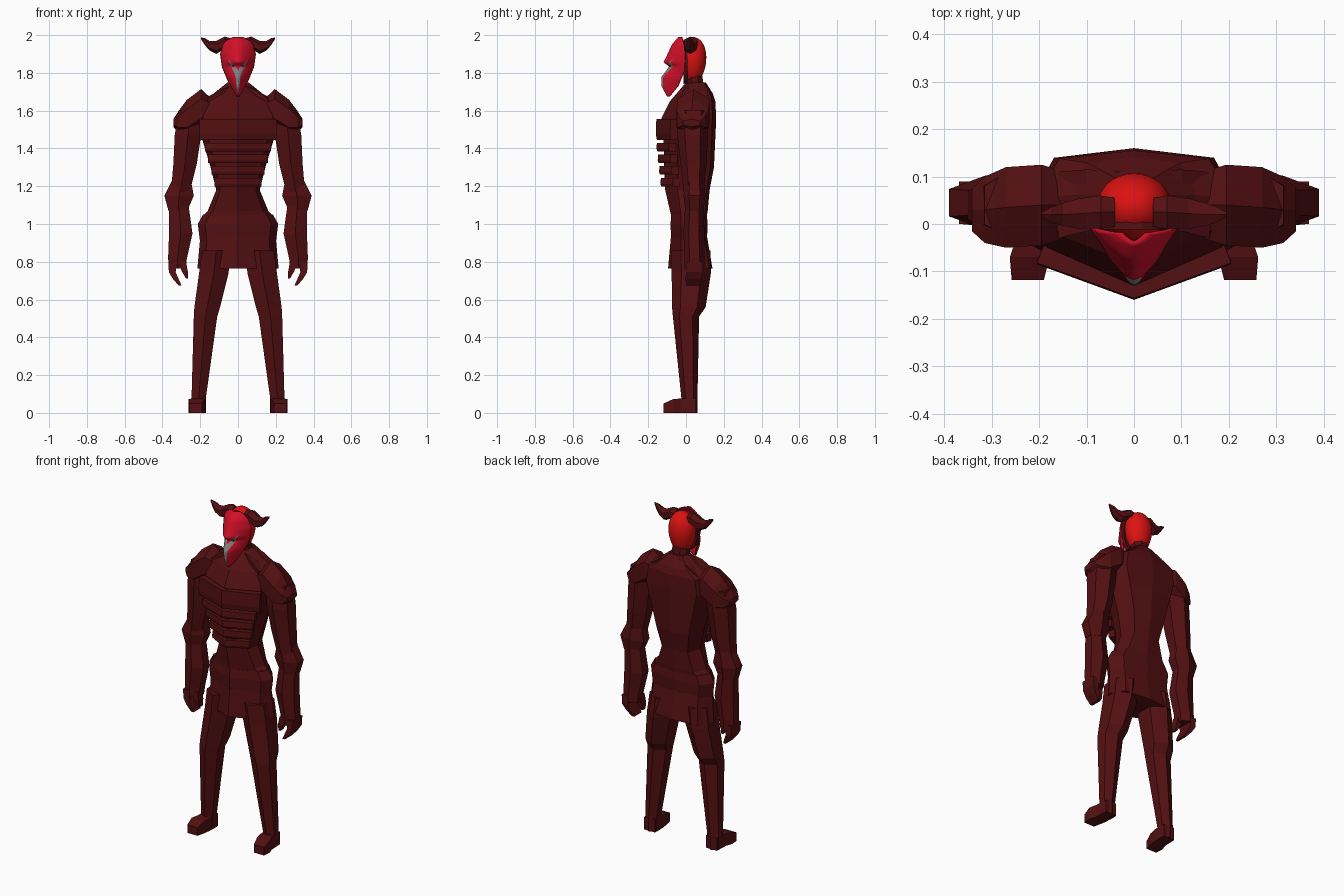
import bpy, bmesh, math
from mathutils import Vector

old = bpy.data.objects.get("Cube")
if old:
    bpy.data.objects.remove(old, do_unlink=True)


def material(name, r, g, b):
    m = bpy.data.materials.new(name)
    m.use_nodes = True
    m.diffuse_color = (r, g, b, 1)
    m.node_tree.nodes["Principled BSDF"].inputs["Base Color"].default_value = (r, g, b, 1)
    return m


MAROON = material("dark maroon", .088, .005, .006)
RED = material("bright red", .72, .006, .006)
CRIMSON = material("crimson", .66, .005, .022)
GREY = material("face grey", .22, .22, .22)
BLACK = material("eye black", .01, .01, .01)


def finish(name, bm, mats, mirror=False, smooth=False):
    mesh = bpy.data.meshes.new(name)
    bm.to_mesh(mesh)
    bm.free()
    ob = bpy.data.objects.new(name, mesh)
    bpy.context.collection.objects.link(ob)
    for m in mats:
        mesh.materials.append(m)
    for p in mesh.polygons:
        p.use_smooth = smooth
    if mirror:
        ob.modifiers.new("Mirror", "MIRROR")
    return ob


def loft(name, rings, mat=MAROON, mirror=False):
    """Skin a stack of equal-length rings and cap both ends."""
    bm = bmesh.new()
    rows = [[bm.verts.new(p) for p in r] for r in rings]
    n = len(rows[0])
    for a, b in zip(rows, rows[1:]):
        for i in range(n):
            j = (i + 1) % n
            bm.faces.new((a[i], a[j], b[j], b[i]))
    bm.faces.new(rows[0][::-1])
    bm.faces.new(rows[-1])
    bmesh.ops.recalc_face_normals(bm, faces=bm.faces)
    return finish(name, bm, [mat], mirror)


def tube(name, path, axis="z", sides=8, mirror=True, mat=MAROON):
    """Path rows are x, y, z, and the two half sizes across the axis."""
    rings = []
    k = 1 / math.cos(math.pi / sides)
    for x, y, z, a, b in path:
        ring = []
        for i in range(sides):
            t = (i + .5) * math.tau / sides
            c, s = a * k * math.cos(t), b * k * math.sin(t)
            ring.append({"z": (x + c, y + s, z), "x": (x, y + c, z + s),
                         "y": (x + c, y, z + s)}[axis])
        rings.append(ring)
    return loft(name, rings, mat, mirror)


def body_ring(z, w, front, back):
    """Chevron front, angular sides and a ridged back."""
    d = back - front
    half = [(w * .82, front + .28 * d), (w, front + .58 * d), (w * .75, back - .07 * d)]
    pts = [(0, front)] + half + [(0, back)] + [(-x, y) for x, y in reversed(half)]
    return [(x, y, z) for x, y in pts]


# Torso, hips and skirt
loft("torso", [body_ring(*r) for r in (
    (.92, .195, -.07, .105), (1.04, .19, -.078, .11), (1.07, .16, -.085, .115),
    (1.18, .115, -.11, .125), (1.3, .145, -.115, .148), (1.45, .19, -.12, .155),
    (1.56, .225, -.13, .16), (1.65, .21, -.085, .155), (1.69, .13, -.05, .142),
    (1.75, .055, 0, .105))])
loft("hip_belt", [body_ring(*r) for r in (
    (.90, .2, -.078, .11), (1.0, .213, -.082, .115), (1.05, .185, -.078, .11))])
loft("skirt", [body_ring(*r) for r in (
    (.765, .215, -.095, .14), (.93, .2, -.08, .112))])


# Chest plate and rib plates
def chevron(name, z0, z1, w, front, depth):
    rings = []
    for z, grow in ((z0, -.006), (z0 + .3 * (z1 - z0), 0), (z1, -.003)):
        side = front + depth
        rings.append([(0, front - grow, z), (w, side - grow, z), (w * .93, side + .04, z),
                      (-w * .93, side + .04, z), (-w, side - grow, z)])
    loft(name, rings)


chevron("chest_plate", 1.445, 1.555, .205, -.16, .075)
for i in range(4):
    top = 1.43 - .062 * i
    chevron(f"rib_plate_{i + 1}", top - .045, top, .175 - .017 * i, -.157 + .007 * i, .065)

# Neck, collar and shoulders
tube("neck", [(0, .055, 1.66, .075, .06), (0, .05, 1.73, .05, .045),
              (0, .04, 1.82, .045, .04)], mirror=False)
tube("collar", [(.03, .06, 1.70, .05, .035), (.1, .05, 1.68, .065, .025),
                (.16, .04, 1.63, .07, .03)], "x", 4)
tube("shoulder_pad", [(.145, .04, 1.61, .07, .05), (.195, .04, 1.61, .085, .09),
                      (.27, .035, 1.56, .085, .085), (.315, .03, 1.54, .07, .05),
                      (.342, .03, 1.535, .045, .018)], "x", 6)

# Arms
tube("upper_arm", [(.25, .04, 1.6, .065, .07), (.265, .035, 1.47, .07, .07),
                   (.28, .04, 1.32, .062, .06), (.305, .04, 1.17, .05, .045)], sides=6)
tube("elbow_guard", [(.298, .045, 1.24, .047, .045), (.312, .045, 1.15, .078, .05),
                     (.318, .045, 1.07, .05, .042)], sides=6)
tube("forearm", [(.315, .045, 1.12, .05, .042), (.303, .042, .95, .062, .048),
                 (.32, .045, .82, .05, .045), (.322, .045, .765, .044, .045)], sides=6)
tube("fingers", [(.345, .045, .80, .024, .045), (.348, .045, .745, .018, .045),
                 (.33, .04, .71, .015, .042), (.307, .035, .675, .008, .035)], sides=4)
tube("thumb", [(.295, .03, .80, .02, .025), (.282, .025, .75, .016, .022),
               (.27, .025, .712, .006, .014)], sides=4)

# Legs and feet
tube("leg", [(.115, .025, .86, .075, .09), (.128, .028, .74, .078, .09),
             (.163, .015, .56, .068, .077), (.172, 0, .51, .062, .06),
             (.208, .018, .08, .038, .037), (.208, .018, 0, .038, .037)], sides=6)
tube("foot", [(.208, .053, .038, .036, .038), (.21, -.03, .038, .038, .038),
              (.22, -.07, .036, .042, .036), (.224, -.118, .025, .034, .025)], "y", 4)

# Skull and the dark band that holds the mask
bm = bmesh.new()
bmesh.ops.create_uvsphere(bm, u_segments=32, v_segments=20, radius=1)
for v in bm.verts:
    taper = 1 + .12 * v.co.z
    v.co = Vector((v.co.x * .078 * taper, .037 + v.co.y * .07 * taper, 1.866 + v.co.z * .124))
finish("skull", bm, [RED], smooth=True)
tube("mask_band", [(0, -.012, 1.86, .082, .118), (0, .008, 1.86, .08, .116)],
     "y", 16, mirror=False)

# Horns
tube("horn", [(.04, .025, 1.955, .03, .025), (.07, .025, 1.96, .035, .028),
              (.115, .022, 1.935, .032, .03), (.15, .02, 1.943, .024, .022),
              (.175, .02, 1.965, .016, .016), (.195, .02, 1.982, .004, .005)], "x", 6)


# Mask: a curved shell with a cut V-shaped face opening
def lerp(table, z):
    for (z0, a), (z1, b) in zip(table, table[1:]):
        if z <= z1:
            return a + (b - a) * max(0, z - z0) / (z1 - z0)
    return table[-1][1]


WIDTH = [(1.675, .006), (1.71, .028), (1.76, .056), (1.83, .085), (1.9, .095),
         (1.95, .08), (1.975, .058), (1.99, .025)]
FRONT = [(1.675, -.1), (1.73, -.13), (1.78, -.129), (1.835, -.088), (1.855, -.12),
         (1.89, -.102), (1.95, -.075), (1.99, -.04)]
SIDE = [(1.675, -.085), (1.73, -.04), (1.81, -.01), (1.9, -.005), (1.99, -.02)]
ROWS, COLS = 36, 24
bm = bmesh.new()
grid = []
for r in range(ROWS + 1):
    z = 1.675 + .315 * r / ROWS
    w, f, s = (lerp(t, z) for t in (WIDTH, FRONT, SIDE))
    us = [2 * c / COLS - 1 for c in range(COLS + 1)]
    grid.append([bm.verts.new((w * u, s + (f - s) * (1 - abs(u) ** 1.6), z)) for u in us])
for a, b in zip(grid, grid[1:]):
    for i in range(COLS):
        bm.faces.new((a[i], a[i + 1], b[i + 1], b[i]))

TIP, BEND, END, NOTCH = (.054, 1.875), (.014, 1.785), (.003, 1.69), (0, 1.815)
for p, q in ((TIP, BEND), (BEND, END), (TIP, NOTCH)):
    for sx in (1, -1):
        bmesh.ops.bisect_plane(bm, geom=bm.verts[:] + bm.edges[:] + bm.faces[:],
                               plane_co=(sx * p[0], 0, p[1]),
                               plane_no=(sx * (q[1] - p[1]), 0, p[0] - q[0]))
EDGE = [(END[1], END[0]), (BEND[1], BEND[0]), (TIP[1], TIP[0])]
for face in bm.faces:
    c = face.calc_center_median()
    x = abs(c.x)
    under = c.z < NOTCH[1] + x * (TIP[1] - NOTCH[1]) / TIP[0]
    if under and c.z > END[1] and x < lerp(EDGE, c.z):
        face.material_index = 1
mask = finish("mask", bm, [CRIMSON, GREY], smooth=True)
shell = mask.modifiers.new("Shell", "SOLIDIFY")
shell.thickness = .006
shell.offset = -1

# Eyes
bm = bmesh.new()
bmesh.ops.create_icosphere(bm, subdivisions=1, radius=.006)
for v in bm.verts:
    v.co = Vector((.027 + v.co.x, -.083 + v.co.y, 1.836 + v.co.z * .6))
finish("eye", bm, [BLACK], mirror=True)
